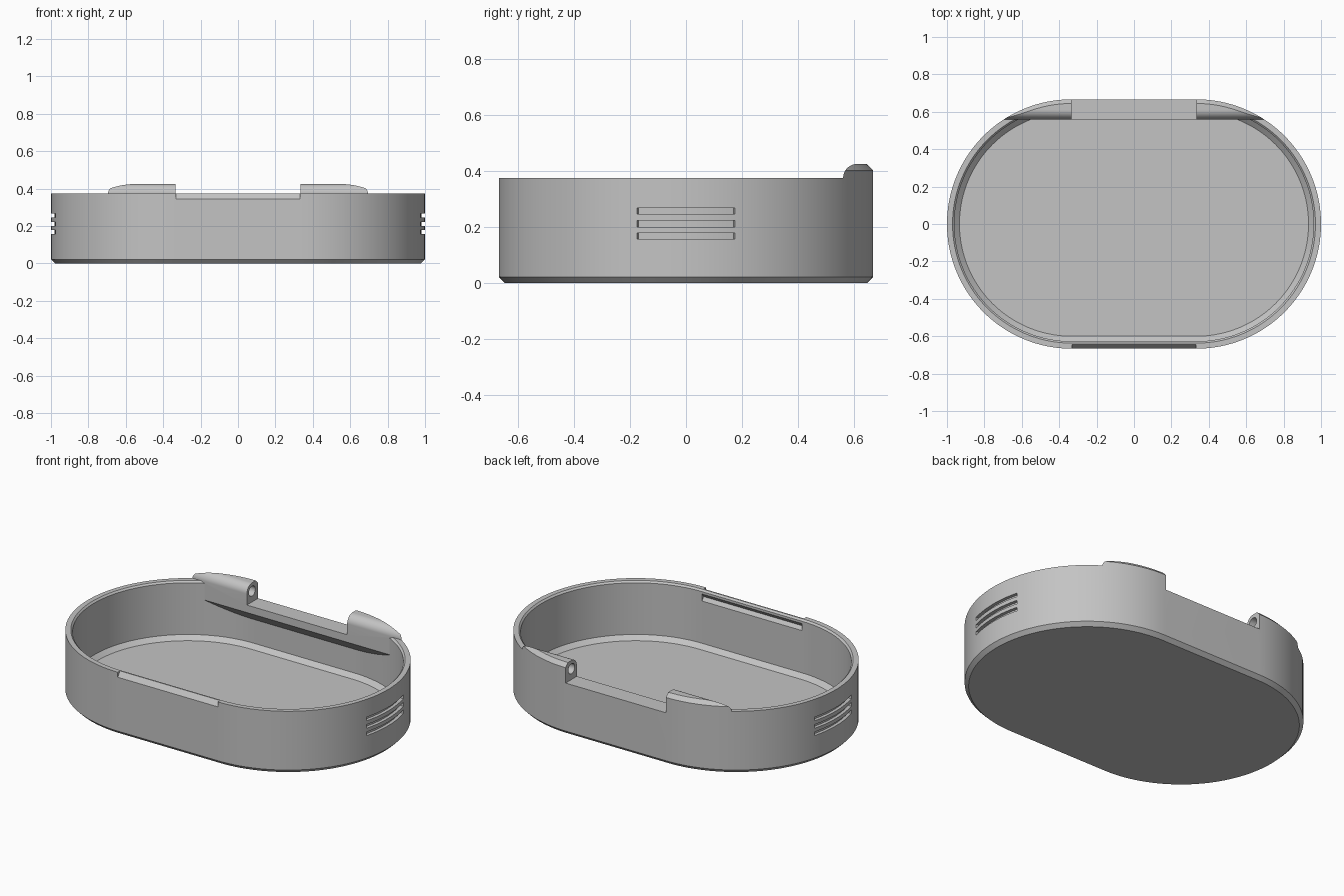
import bpy, bmesh
from math import sin, cos, pi, radians

if "Cube" in bpy.data.objects:
    bpy.data.objects.remove(bpy.data.objects["Cube"], do_unlink=True)

HALF = 1 / 3        # half length of the straight sides
R = 2 / 3           # outer end radius
RIM = 0.375         # rim height, also the hinge axis height
HINGE_Y, HINGE_R = 0.61, 0.05
SEG = 64            # segments per rounded end

grey = bpy.data.materials.new("plain grey")
grey.use_nodes = True
grey.diffuse_color = (0.55, 0.55, 0.55, 1)
grey.node_tree.nodes["Principled BSDF"].inputs["Base Color"].default_value = grey.diffuse_color


def make_object(name, bm):
    bmesh.ops.recalc_face_normals(bm, faces=bm.faces)
    mesh = bpy.data.meshes.new(name)
    bm.to_mesh(mesh)
    bm.free()
    obj = bpy.data.objects.new(name, mesh)
    bpy.context.collection.objects.link(obj)
    mesh.materials.append(grey)
    return obj


def loft(name, rings):
    """Solid through closed rings of points, capped at both ends."""
    bm = bmesh.new()
    loops = [[bm.verts.new(p) for p in ring] for ring in rings]
    for a, b in zip(loops, loops[1:]):
        for i in range(len(a)):
            j = (i + 1) % len(a)
            bm.faces.new((a[i], a[j], b[j], b[i]))
    bm.faces.new(loops[0])
    bm.faces.new(loops[-1])
    return make_object(name, bm)


def stadium(r, z):
    ring = []
    for side, start in ((1, -pi / 2), (-1, pi / 2)):
        for i in range(SEG + 1):
            a = start + pi * i / SEG
            ring.append((side * HALF + r * cos(a), r * sin(a), z))
    return ring


def prism_x(name, profile, half_width):
    """Extrude a (y, z) profile along x."""
    return loft(name, [[(x, y, z) for y, z in profile] for x in (-half_width, half_width)])


def boolean(target, cutter, operation="DIFFERENCE"):
    mod = target.modifiers.new("cut", "BOOLEAN")
    mod.operation = operation
    mod.solver = "EXACT"
    mod.object = cutter
    bpy.context.view_layer.objects.active = target
    bpy.ops.object.modifier_apply(modifier=mod.name)
    bpy.data.objects.remove(cutter, do_unlink=True)


# Outer body, chamfered at the bottom and at the top of the hinge
body = loft("case_body", [stadium(r, z) for r, z in
            ((R - 0.022, 0), (R, 0.022), (R, 0.402), (R - 0.022, 0.425))])

# Trim down to the rim, leaving the rounded hinge along the back
arc = [(HINGE_Y - HINGE_R * cos(t), RIM + HINGE_R * sin(t))
       for t in (pi / 2 * i / 16 for i in range(17))]
boolean(body, prism_x("rim_cutter", [(-1, RIM)] + arc + [(HINGE_Y, 0.6), (-1, 0.6)], 1.2))

# Hollow interior with chamfered floor edge, stopping at the hinge block
cavity = loft("cavity_cutter", [stadium(r, z) for r, z in
              ((0.6, 0.03), (0.627, 0.055), (0.627, 0.365), (0.642, 0.38))])
block_front = HINGE_Y - HINGE_R
reach = prism_x("cavity_limit", [(-1, -0.1), (0.7, -0.1), (0.7, 0.125),
                                 (block_front, 0.265), (block_front, 0.5), (-1, 0.5)], 1.2)
boolean(cavity, reach, "INTERSECT")
boolean(body, cavity)

# Gap between the two hinge knuckles
boolean(body, prism_x("hinge_gap", [(0.5, 0.31), (0.8, 0.31), (0.8, 0.6), (0.5, 0.6)], HALF))

# Pin holes in the knuckles
pin = [(HINGE_Y + 0.03 * cos(2 * pi * i / 32), RIM + 0.03 * sin(2 * pi * i / 32)) for i in range(32)]
boolean(body, prism_x("pin_hole", pin, 0.45))

# Sloped thumb notch outside the front rim, catch groove inside it
boolean(body, prism_x("thumb_notch", [(-0.68, 0.327), (-0.64, 0.382), (-0.68, 0.42)], HALF - 0.001))
boolean(body, prism_x("catch_groove", [(-0.62, 0.361), (-0.62, 0.299), (-0.642, 0.33)], HALF - 0.001))

# Three curved grip slots on each end
angles = [radians(-15.2 + 30.4 * i / 16) for i in range(17)]
for side in (-1, 1):
    sector = [(0.647, a) for a in angles] + [(0.7, a) for a in reversed(angles)]
    for middle in (0.168, 0.212, 0.257):
        boolean(body, loft("grip_slot", [
            [(side * (HALF + r * cos(a)), r * sin(a), z) for r, a in sector]
            for z in (middle - 0.011, middle + 0.011)]))

# Smooth shading with crisp edges
bpy.ops.object.select_all(action="DESELECT")
body.select_set(True)
bpy.context.view_layer.objects.active = body
bpy.ops.object.shade_smooth_by_angle(angle=radians(25))
